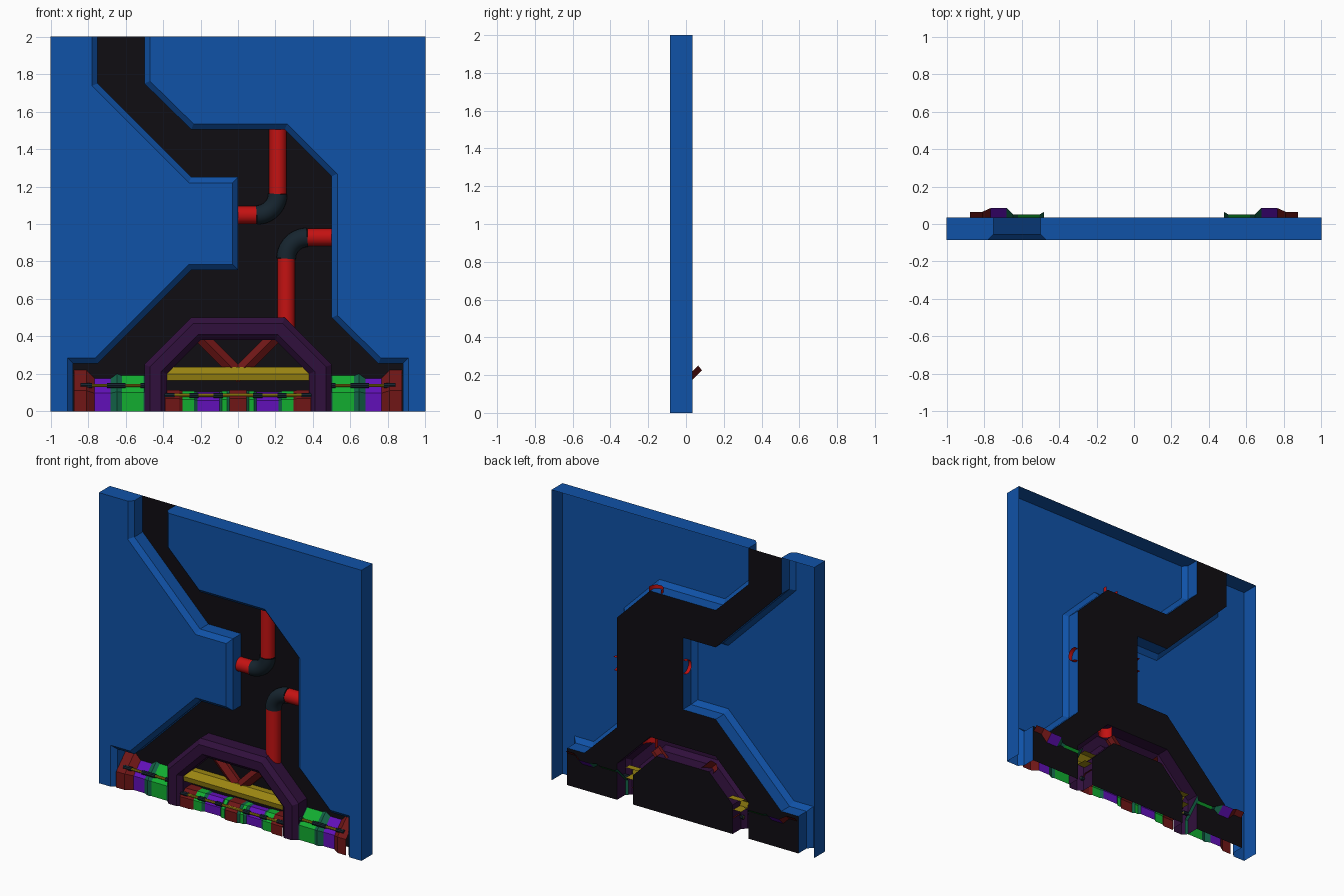
import bpy, bmesh, math
from mathutils import Vector

if "Cube" in bpy.data.objects:
    bpy.data.objects.remove(bpy.data.objects["Cube"])

FRONT, BACK = -0.085, 0.035


def mat(name, r, g, b):
    m = bpy.data.materials.new(name)
    m.diffuse_color = (r, g, b, 1)
    m.use_nodes = True
    m.node_tree.nodes["Principled BSDF"].inputs["Base Color"].default_value = m.diffuse_color
    return m


BLUE = mat("blue", .005, .085, .39)
BLACK = mat("black", .005, .004, .006)
RED = mat("red", .55, .006, .006)
DARKRED = mat("dark_red", .16, .008, .008)
PURPLE = mat("dark_purple", .03, .005, .045)
VIOLET = mat("violet", .12, .005, .48)
GREEN = mat("green", .006, .42, .03)
TEAL = mat("teal", .006, .12, .06)
YELLOW = mat("yellow", .33, .24, .006)
SLATE = mat("slate", .008, .018, .028)


def build(name, faces, m, smooth=False):
    """Object from a list of faces, each a list of 3D points."""
    bm = bmesh.new()
    for f in faces:
        bm.faces.new([bm.verts.new(p) for p in f])
    bmesh.ops.remove_doubles(bm, verts=bm.verts, dist=1e-5)
    bmesh.ops.recalc_face_normals(bm, faces=bm.faces)
    me = bpy.data.meshes.new(name)
    bm.to_mesh(me)
    bm.free()
    me.materials.append(m)
    ob = bpy.data.objects.new(name, me)
    bpy.context.collection.objects.link(ob)
    for p in me.polygons:
        p.use_smooth = smooth
    return ob


def loft(rings):
    return [[a[i], a[i + 1], b[i + 1], b[i]]
            for a, b in zip(rings, rings[1:]) for i in range(len(a) - 1)]


def offset(path, d):
    """Mitred offset of an open (x, z) path to its left."""
    pts = [Vector(p) for p in path]
    nrm = []
    for a, b in zip(pts, pts[1:]):
        t = (b - a).normalized()
        nrm.append(Vector((-t.y, t.x)))
    out = []
    for i, p in enumerate(pts):
        n0, n1 = nrm[max(i - 1, 0)], nrm[min(i, len(nrm) - 1)]
        out.append(p + (n0 + n1) * (d / (1 + n0.dot(n1))))
    return out


def sweep(path, profile):
    """Sweep (sideways, y) profile points along an (x, z) path."""
    return loft([[(p.x, y, p.y) for p in offset(path, d)] for d, y in profile])


def flat(path, y):
    return [(p[0], y, p[1]) for p in path]


# Wall panels: open-backed shells with a chamfer along the channel
left = [(-.75, 2), (-.75, 1.75), (-.25, 1.25), (0, 1.25), (0, .755),
        (-.25, .755), (-.75, .255), (-.88, .255), (-.88, 0)]
right = [(-.5, 2), (-.5, 1.75), (-.25, 1.505), (.25, 1.505), (.5, 1.255),
         (.5, .5), (.75, .255), (.88, .255), (.88, 0)]
for name, path, s in (("left_panel", left, -1), ("right_panel", right, 1)):
    faces = sweep(path, [(0, BACK), (0, FRONT + .03), (.03 * s, FRONT)])
    faces.append(flat(list(offset(path, .03 * s)) + [(s, 0), (s, 2)], FRONT))
    faces.append([(s, FRONT, 0), (s, BACK, 0), (s, BACK, 2), (s, FRONT, 2)])
    x = path[0][0]
    faces.append([(s, FRONT, 2), (x + .03 * s, FRONT, 2), (x, FRONT + .03, 2),
                  (x, BACK, 2), (s, BACK, 2)])
    build(name, faces, BLUE)

# Dark channel backing with an arch-shaped gap
arch = [(-.5, 0), (-.5, .25), (-.25, .5), (.25, .5), (.5, .25), (.5, 0)]
build("channel_back", [flat(left + arch + right[::-1], BACK)], BLACK)
build("arch_back", [flat(offset(arch, -.12), BACK)], BLACK)

# Arch frame
build("arch_frame", sweep(arch, [(0, BACK), (0, FRONT + .03), (-.03, FRONT),
                                 (-.09, FRONT), (-.12, FRONT + .03), (-.12, BACK)]), PURPLE)


# Half-round pipes and elbows
def half_round(r, cy=.02):
    return [(r * math.cos(t), cy - r * math.sin(t))
            for t in [math.radians(-15 + 210 * i / 14) for i in range(15)]]


def bend(cx, cz, r, a0):
    return [(cx + r * math.cos(t), cz + r * math.sin(t))
            for t in [math.radians(a0 + 90 * i / 10) for i in range(11)]]


pipes = [("upper_pipe", [(.213, 1.16), (.213, 1.53)], RED, .047),
         ("upper_stub", [(-.025, 1.048), (.1, 1.048)], RED, .047),
         ("upper_elbow", bend(.1, 1.16, .112, -90), SLATE, .051),
         ("lower_pipe", [(.258, .43), (.258, .815)], RED, .047),
         ("lower_stub", [(.37, .93), (.53, .93)], RED, .047),
         ("lower_elbow", bend(.37, .815, .113, 90), SLATE, .051)]
for name, path, m, r in pipes:
    build(name, sweep(path, half_round(r)), m, True)

# Ridged braces crossing behind the yellow beam
ridge = [(-.036, .03), (-.036, .005), (0, -.02), (.036, .005), (.036, .03)]
for s, name in ((-1, "left_brace"), (1, "right_brace")):
    build(name, sweep([(.22 * s, .42), (-.02 * s, .18)], ridge), DARKRED)

# Yellow beam
beam = [(.03, .165), (-.045, .165), (-.052, .2), (-.015, .237), (.03, .237)]
build("beam", loft([[(x, y, z) for y, z in beam] for x in (-.44, .44)]), YELLOW)


# Side conduits: upright front, 45 degree shoulder running back through the wall
def shoulder(x, c, end):
    f = -.075 + (.185 - c) / math.sqrt(2)
    return [(x, f, 0), (x, f, f + c), (x, end, end + c)]


side = [(.48, .165, .065, TEAL), (.505, .155, .05, GREEN), (.62, .155, .05, TEAL),
        (.645, .165, .05, TEAL), (.68, .14, .085, VIOLET),
        (.765, .14, .085, DARKRED), (.81, .185, .065, DARKRED), (.875, .185, .065, None)]
for s in (-1, 1):
    for i, (a, b) in enumerate(zip(side, side[1:])):
        rings = [shoulder(s * k[0], k[1], k[2]) for k in (a, b)]
        build(f"side_conduit_{i}", loft(rings), a[3])


# Low conduits inside the arch
def low(x, d):
    f = -.075 + d
    return [(x, f, 0), (x, f, .068 - d * .4), (x, f + .045, .113 - d * .4),
            (x, BACK, .113 - d * .4)]


inner = [(0, 0, DARKRED), (.045, 0, TEAL), (.06, .012, GREEN), (.085, .012, TEAL),
         (.1, .025, VIOLET), (.215, .025, TEAL), (.235, .012, GREEN),
         (.295, .012, DARKRED), (.315, 0, DARKRED), (.39, 0, None)]
for s in (-1, 1):
    for i, (a, b) in enumerate(zip(inner, inner[1:])):
        build(f"low_conduit_{i}", loft([low(s * a[0], a[1]), low(s * b[0], b[1])]), a[2])


# Cables with dark sleeves
def rod(name, x0, x1, y, z, r, m):
    ang = [math.tau * i / 8 for i in range(9)]
    rings = [[(x, y + r * math.cos(a), z + r * math.sin(a)) for a in ang] for x in (x0, x1)]
    build(name, loft(rings) + [k[:-1] for k in rings], m)


for s in (-1, 1):
    rod("side_cable", s * .45, s * .83, -.04, .138, .009, YELLOW)
    for x0, x1 in ((.45, .52), (.6, .7), (.78, .84)):
        rod("cable_sleeve", s * x0, s * x1, -.04, .138, .014, SLATE)
    for x0, x1 in ((.08, .13), (.21, .26), (.34, .4)):
        rod("low_cable_sleeve", s * x0, s * x1, -.055, .085, .014, SLATE)
rod("low_cable", -.4, .4, -.055, .085, .009, YELLOW)
